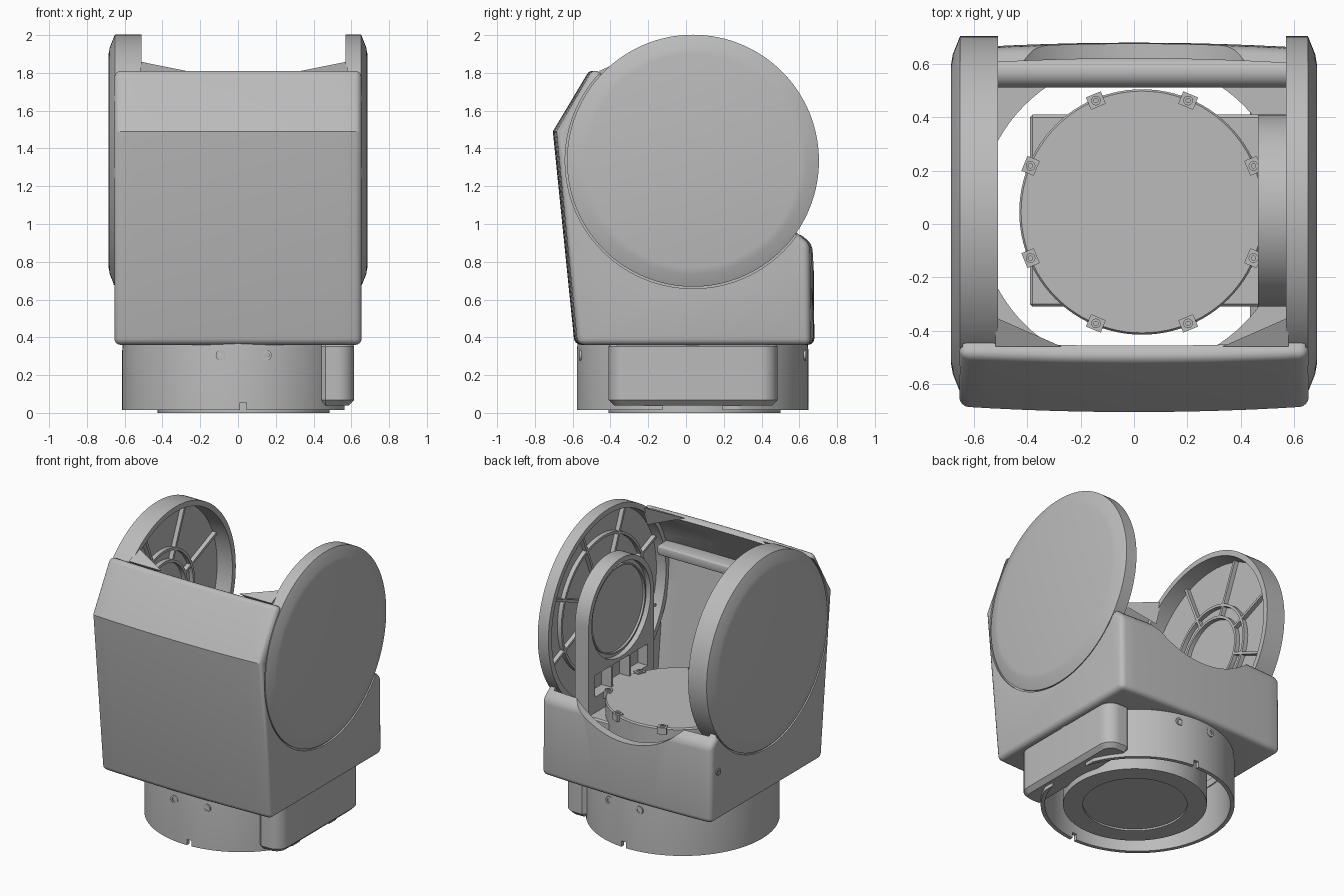
import bpy, bmesh, math
from mathutils import Vector, Matrix

old = bpy.data.objects.get("Cube")
if old:
    bpy.data.objects.remove(old, do_unlink=True)

grey = bpy.data.materials.new("light grey")
grey.use_nodes = True
grey.diffuse_color = (0.5, 0.5, 0.5, 1)
grey.node_tree.nodes["Principled BSDF"].inputs["Base Color"].default_value = (0.5, 0.5, 0.5, 1)

# Maps (a, b, s) so that s runs along the named axis
PLACE = {"x": lambda a, b, s: Vector((s, a, b)),
         "y": lambda a, b, s: Vector((a, s, b)),
         "z": lambda a, b, s: Vector((a, b, s))}


def finish(name, bm):
    bmesh.ops.recalc_face_normals(bm, faces=bm.faces[:])
    me = bpy.data.meshes.new(name)
    bm.to_mesh(me)
    bm.free()
    me.materials.append(grey)
    ob = bpy.data.objects.new(name, me)
    bpy.context.collection.objects.link(ob)
    return ob


def activate(ob):
    bpy.ops.object.select_all(action="DESELECT")
    ob.select_set(True)
    bpy.context.view_layer.objects.active = ob


def smooth(ob):
    activate(ob)
    bpy.ops.object.shade_smooth_by_angle(angle=math.radians(28))
    return ob


def apply(ob, kind, **settings):
    activate(ob)
    mod = ob.modifiers.new(kind, kind)
    for key, value in settings.items():
        setattr(mod, key, value)
    bpy.ops.object.modifier_apply(modifier=mod.name)


def bevel(ob, width, segments=3):
    apply(ob, "BEVEL", width=width, segments=segments, limit_method="ANGLE",
          angle_limit=math.radians(40))


def cut(ob, *cutters):
    for c in cutters:
        apply(ob, "BOOLEAN", object=c, operation="DIFFERENCE", solver="EXACT")
        bpy.data.objects.remove(c, do_unlink=True)


def prism(name, pts, axis, lo, hi, slices=1, bow=0.0):
    """Extrude an outline; bow narrows the first coordinate towards both ends."""
    bm = bmesh.new()
    rows = []
    for i in range(slices + 1):
        t = i / slices
        k = 1 - bow * (2 * t - 1) ** 2
        rows.append([bm.verts.new(PLACE[axis](a * k, b, lo + (hi - lo) * t)) for a, b in pts])
    n = len(pts)
    for r0, r1 in zip(rows, rows[1:]):
        for j in range(n):
            bm.faces.new((r0[j], r0[(j + 1) % n], r1[(j + 1) % n], r1[j]))
    bm.faces.new(rows[0])
    bm.faces.new(rows[-1])
    return finish(name, bm)


def box(name, x, y, z):
    return prism(name, [(x[0], y[0]), (x[1], y[0]), (x[1], y[1]), (x[0], y[1])], "z", *z)


def lathe(name, profile, axis, centre, steps=96):
    """Revolve a closed (radius, along) profile about an axis through centre."""
    bm = bmesh.new()
    vs = [bm.verts.new(PLACE[axis](r, 0, s)) for r, s in profile]
    es = [bm.edges.new((vs[i], vs[(i + 1) % len(vs)])) for i in range(len(vs))]
    bmesh.ops.spin(bm, geom=vs + es, cent=(0, 0, 0), axis=PLACE[axis](0, 0, 1),
                   angle=2 * math.pi, steps=steps, use_merge=True)
    bmesh.ops.remove_doubles(bm, verts=bm.verts[:], dist=1e-5)
    bmesh.ops.dissolve_degenerate(bm, edges=bm.edges[:], dist=1e-6)
    bmesh.ops.translate(bm, verts=bm.verts[:], vec=centre)
    return finish(name, bm)


def cylinder(name, r, axis, centre, lo, hi, steps=96):
    return lathe(name, [(0, lo), (r, lo), (r, hi), (0, hi)], axis, centre, steps)


def tube(name, r0, r1, axis, centre, lo, hi, steps=64):
    return smooth(lathe(name, [(r0, lo), (r1, lo), (r1, hi), (r0, hi)], axis, centre, steps))


def arc(cx, cy, r, start, end, n):
    angles = [math.radians(start + (end - start) * i / n) for i in range(n + 1)]
    return [(cx + r * math.cos(a), cy + r * math.sin(a)) for a in angles]


CY, CZ = 0.037, 1.335      # tilt axis
PIVOT = (0, CY, CZ)
BASE = (0, 0.035, 0)

# Yoke body: bowed shell, leaning front panel, low back wall with a dip
body = prism("yoke_body", [(-0.59, 0.36), (-0.705, 1.49), (-0.505, 1.825), (-0.45, 1.79),
                           (0.6, 0.955), (0.675, 0.895), (0.68, 0.36)],
             "x", -0.655, 0.655, 12, 0.03)
bevel(body, 0.035, 4)
cut(body,
    prism("cavity", [(-0.54, 0.41), (-0.655, 1.47), (-0.425, 1.845), (0.62, 1.85), (0.62, 0.41)],
          "x", -0.6, 0.6, 12, 0.03),
    cylinder("pivot_cut", 0.66, "x", PIVOT, -1, 1),
    cylinder("left_groove", 0.677, "x", PIVOT, 0.642, 1),
    cylinder("right_groove", 0.677, "x", PIVOT, -1, -0.642),
    cylinder("dip_cut", 0.572, "y", (0, 0, CZ), 0.4, 0.9),
    cylinder("floor_cut", 0.58, "z", BASE, 0.3, 0.5))
smooth(body)

# Side covers: round cups open inwards, with low spokes and ring ribs
for side, label, rim, web, rings in ((1, "left", 0.57, 0.64, (0.2, 0.45)),
                                     (-1, "right", 0.51, 0.625, (0.24, 0.32))):
    prof = [(0, 0.685), (0.565, 0.685), (0.6, 0.679), (0.667, 0.652), (0.667, rim),
            (0.63, rim), (0.625, web), (0, web)]
    smooth(lathe(label + "_cover", [(r, side * x) for r, x in prof], "x", PIVOT, 128))
    rib = web - 0.03
    for i, r in enumerate(rings):
        tube(f"{label}_ring_rib_{i}", r, r + 0.018, "x", PIVOT, side * rib, side * (web + 0.01))
    for i in range(8):
        spoke = box(f"{label}_spoke_{i}", sorted((side * rib, side * (web + 0.01))),
                    (-0.009, 0.009), (rings[0] + 0.01, 0.635))
        spoke.data.transform(Matrix.Translation(PIVOT)
                             @ Matrix.Rotation(math.radians(22.5 + 45 * i), 4, "X"))
    # Gusset between cover and front panel
    bm = bmesh.new()
    edge = side * (rim + 0.01)
    for p in ((edge, -0.35, 1.86), (edge, -0.46, 1.81), (edge - side * 0.25, -0.46, 1.81),
              (edge, -0.4, 1.72)):
        bm.verts.new(p)
    bmesh.ops.convex_hull(bm, input=bm.verts[:])
    finish(label + "_gusset", bm)

# Cross bars
smooth(cylinder("back_bar", 0.058, "x", (0, 0.57, 0.66), -0.6, 0.6, 32))
front_bar = box("front_bar", (-0.58, 0.58), (-0.62, -0.5), (1.47, 1.54))
bevel(front_bar, 0.02)
smooth(front_bar)

# Bearing hub: arched plate inside the left cover
HY, HZ = 0.05, 1.33
hub = prism("bearing_hub", [(HY + 0.36, 0.45), *arc(HY, HZ, 0.36, 0, 180, 40), (HY - 0.36, 0.45)],
            "x", 0.465, 0.57)
cut(hub, cylinder("hub_recess", 0.325, "x", (0, HY, HZ), 0.4, 0.5),
    *[box("hub_window", (0.4, 0.54), (HY - 0.29 + 0.2 * i, HY - 0.11 + 0.2 * i), (0.83, 0.98))
      for i in range(3)])
smooth(hub)
tube("hub_ring", 0.29, 0.3, "x", (0, HY, HZ), 0.485, 0.51)
smooth(cylinder("hub_spindle", 0.2, "x", (0, HY, HZ), 0.56, 0.645, 48))

# Central core with turntable top, mounting block and clips
CORE = Vector((0.03, 0.045, 0))
smooth(lathe("core", [(0, 0.012), (0.33, 0.012), (0.33, 0), (0.455, 0), (0.46, 0.82),
                      (0.453, 0.83), (0, 0.83)], "z", CORE))
block = box("mounting_block", (-0.39, 0.5), (-0.31, 0.41), (0.45, 0.72))
bevel(block, 0.01, 1)
for i in range(8):
    a = math.radians(22.5 + 45 * i)
    pos = CORE + Vector((math.cos(a), math.sin(a), 0)) * 0.452
    clip = box(f"clip_{i}", (-0.025, 0.025), (-0.03, 0.03), (0.79, 0.836))
    clip.data.transform(Matrix.Translation(pos) @ Matrix.Rotation(a, 4, "Z"))
    tube(f"clip_screw_{i}", 0.008, 0.018, "z", pos, 0.83, 0.845, 16)

# Base collar with notches, open on the side where the connector box sits
collar = lathe("base_collar", [(0.587, 0.4), (0.606, 0.4), (0.613, 0.33),
                               (0.613, 0.015), (0.587, 0.015)], "z", BASE, 128)
cut(collar, box("connector_opening", (0.565, 0.7), (-0.4, 0.475), (-0.05, 0.35)),
    *[box("notch", (0.01, 0.045), (y - 0.08, y + 0.08), (-0.05, 0.055))
      for y in (BASE[1] - 0.6, BASE[1] + 0.6)])
smooth(collar)

# Connector box with rounded corners and a chamfered underside
connector = prism("connector_box", [(0.435, -0.41), *arc(0.525, -0.32, 0.09, -90, 0, 8),
                                    *arc(0.525, 0.395, 0.09, 0, 90, 8), (0.435, 0.485)],
                  "z", 0.04, 0.38)
bevel(connector, 0.028, 1)
smooth(connector)

# Screws round the collar and on the body side
for i, x in enumerate((-0.09, 0.15)):
    reach = math.sqrt(0.612 ** 2 - x * x)
    for s, label in ((-1, "front"), (1, "back")):
        y = BASE[1] + s * reach
        tube(f"{label}_screw_{i}", 0.015, 0.028, "y", (x, y, 0.305), -0.006, 0.006, 24)
tube("side_screw", 0.012, 0.024, "x", (-0.65, 0.58, 0.7), -0.01, 0.01, 24)
